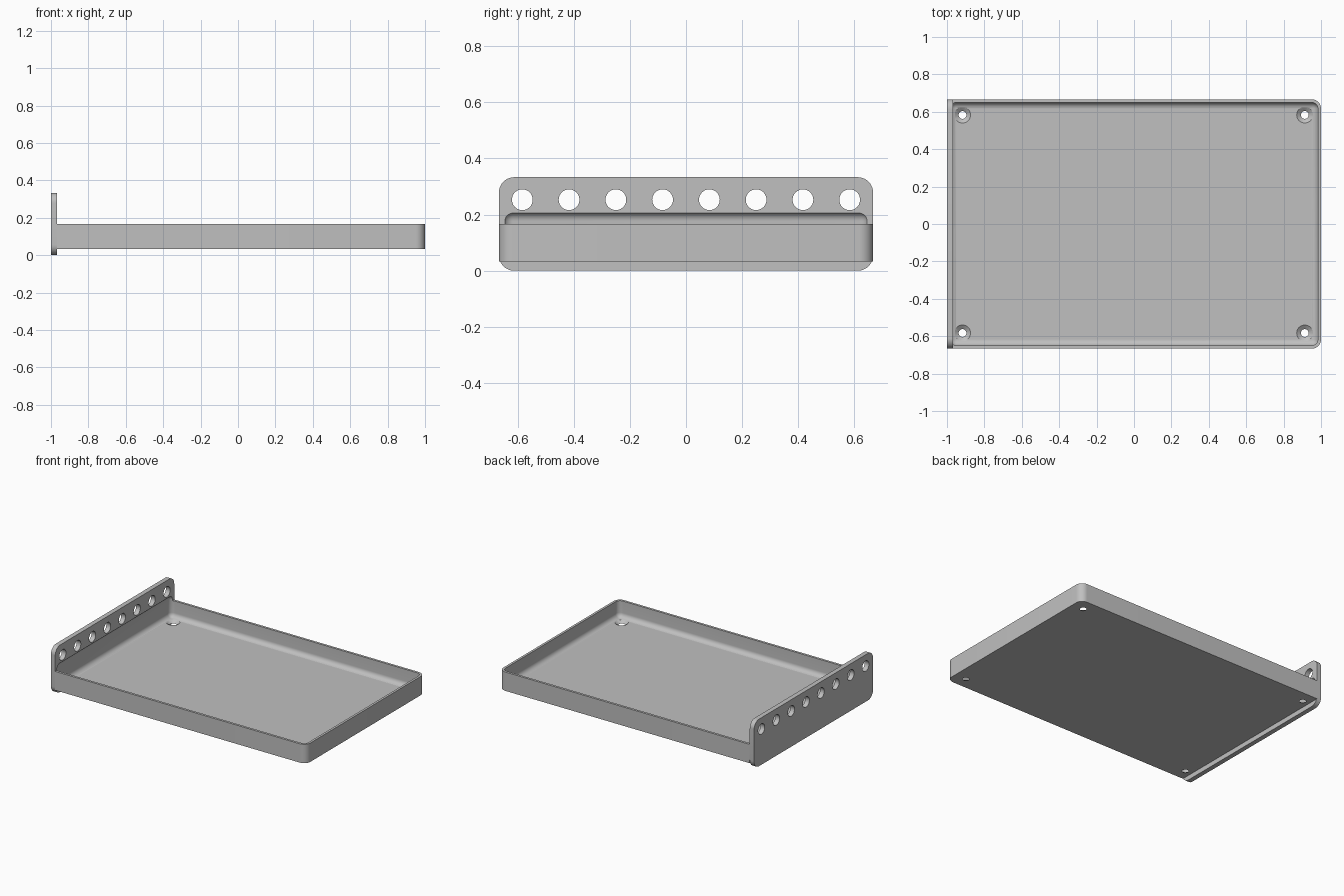
import bpy, bmesh
from mathutils import Matrix, Vector

cube = bpy.data.objects.get("Cube")
if cube:
    bpy.data.objects.remove(cube, do_unlink=True)

grey = bpy.data.materials.new("plain grey")
grey.use_nodes = True
color = (0.527, 0.527, 0.527, 1)
grey.diffuse_color = color
grey.node_tree.nodes["Principled BSDF"].inputs["Base Color"].default_value = color

WALL = 0.0167
HALF_Y = 0.6667
PLATE_X = -0.9667   # inner face of the end plate
FLOOR = 0.05


def finish(name, bm):
    bmesh.ops.recalc_face_normals(bm, faces=bm.faces)
    mesh = bpy.data.meshes.new(name)
    bm.to_mesh(mesh)
    bm.free()
    ob = bpy.data.objects.new(name, mesh)
    mesh.materials.append(grey)
    bpy.context.collection.objects.link(ob)
    return ob


def rounded_box(name, low, high, radius, pick, segments=10):
    """Box between two corners with the edges chosen by pick() rounded."""
    low, high = Vector(low), Vector(high)
    bm = bmesh.new()
    bmesh.ops.create_cube(bm, size=1)
    for v in bm.verts:
        v.co = (low + high) / 2 + v.co * (high - low)
    edges = [e for e in bm.edges if pick(e.verts[0].co, e.verts[1].co)]
    bmesh.ops.bevel(bm, geom=edges, offset=radius, segments=segments,
                    profile=0.5, affect='EDGES', clamp_overlap=True)
    return finish(name, bm)


def cone_cutters(name, centres, r1, r2, depth, axis):
    """Row of round cutters gathered in one hidden helper object."""
    bm = bmesh.new()
    turn = Matrix.Rotation(1.5707963, 4, 'Y') if axis == 'X' else Matrix()
    for c in centres:
        bmesh.ops.create_cone(bm, cap_ends=True, segments=40, radius1=r1,
                              radius2=r2, depth=depth,
                              matrix=Matrix.Translation(c) @ turn)
    return finish(name, bm)


def cut(ob, cutters):
    for c in cutters:
        m = ob.modifiers.new("cut", 'BOOLEAN')
        m.operation = 'DIFFERENCE'
        m.solver = 'EXACT'
        m.object = c
    bpy.ops.object.select_all(action='DESELECT')
    bpy.context.view_layer.objects.active = ob
    ob.select_set(True)
    for m in list(ob.modifiers):
        bpy.ops.object.modifier_apply(modifier=m.name)
    bpy.ops.object.shade_smooth_by_angle(angle=0.5)


# Tray body, its two free corners rounded
tray = rounded_box("tray", (PLATE_X, -HALF_Y, 0.0333), (1, HALF_Y, 0.1667), 0.05,
                   lambda a, b: a.x > 0 and b.x > 0 and abs(a.z - b.z) > 0.01)

# Upright end plate, rounded seen from the end
plate = rounded_box("end_plate", (-1, -HALF_Y, 0), (PLATE_X, HALF_Y, 0.3333), 0.055,
                    lambda a, b: abs(a.x - b.x) > 0.01)

# Pillow-shaped hollow that also bites into the plate
hollow = rounded_box("hollow_cutter", (-1 + WALL, -HALF_Y + WALL, FLOOR),
                     (1 - WALL, HALF_Y - WALL, 0.21), 0.0333, lambda a, b: True)

# Countersunk screw holes in the tray floor, and the row of holes in the plate
screws = cone_cutters("screw_cutter",
                      [(x, y, 0.0417) for x in (-0.917, 0.913) for y in (-0.583, 0.583)],
                      0.02, 0.044, 0.018, 'Z')
row = cone_cutters("row_cutter",
                   [(-0.983, (i - 3.5) / 6, 0.253) for i in range(8)],
                   0.037, 0.037, 0.1, 'X')

cut(tray, [hollow, screws])
cut(plate, [hollow, row])

for helper in (hollow, screws, row):
    bpy.data.objects.remove(helper, do_unlink=True)
